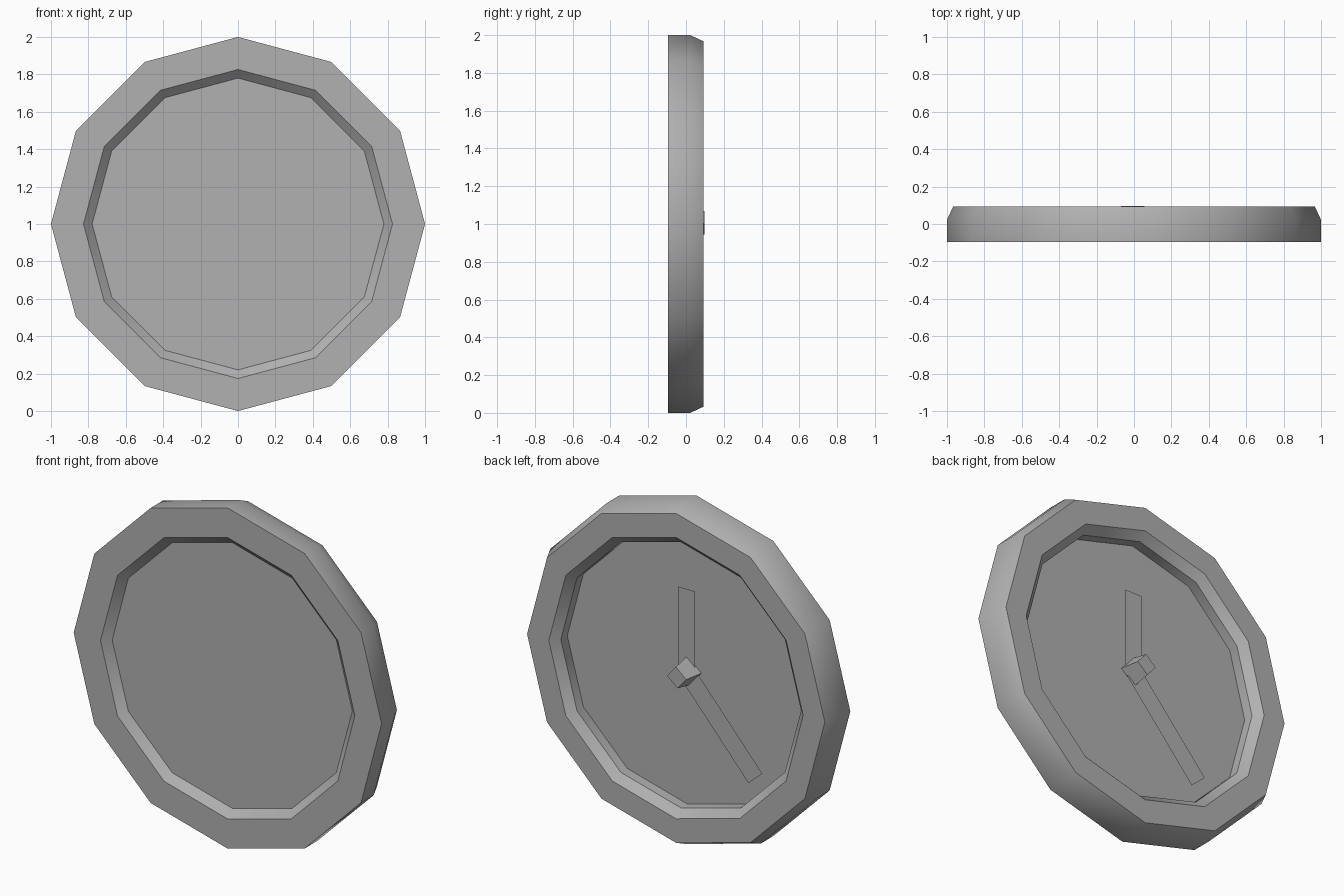
import bpy, bmesh, math
from mathutils import Vector

if "Cube" in bpy.data.objects:
    bpy.data.objects.remove(bpy.data.objects["Cube"])

SIDES = 12
CZ = 1.0          # height of the clock centre
DIAL_Y = -0.013   # depth of the dial, which faces +y

grey = bpy.data.materials.new("dark_grey")
grey.diffuse_color = (0.44, 0.44, 0.44, 1)
grey.use_nodes = True
grey.node_tree.nodes["Principled BSDF"].inputs["Base Color"].default_value = grey.diffuse_color


def finish(name, bm):
    me = bpy.data.meshes.new(name)
    bm.to_mesh(me)
    bm.free()
    me.materials.append(grey)
    ob = bpy.data.objects.new(name, me)
    bpy.context.collection.objects.link(ob)
    return ob


def ring(bm, r, y, n=SIDES, turn=0.0, cx=0.0, cz=CZ):
    angles = [turn + 2 * math.pi * i / n for i in range(n)]
    return [bm.verts.new((cx + r * math.cos(a), y, cz + r * math.sin(a))) for a in angles]


def bridge(bm, a, b):
    # a is further towards the start of the profile; outward normals
    for i in range(len(a)):
        j = (i + 1) % len(a)
        bm.faces.new((a[i], b[i], b[j], a[j]))


# Rim: profile (radius, y) from front recess, round the outside, into the dial recess
profile = [(0.78, -0.053), (0.826, -0.096), (1.0, -0.096), (1.0, 0.022),
           (0.967, 0.093), (0.826, 0.093), (0.78, 0.047), (0.78, DIAL_Y)]
bm = bmesh.new()
loops = [ring(bm, r, y) for r, y in profile]
for a, b in zip(loops, loops[1:]):
    bridge(bm, a, b)
rim = finish("rim", bm)
bpy.context.view_layer.objects.active = rim
rim.select_set(True)
bpy.ops.object.shade_smooth_by_angle(angle=math.radians(35))

# Flat plates closing both recesses
for name, y, flip in (("back_plate", -0.053, False), ("dial", DIAL_Y, True)):
    bm = bmesh.new()
    vs = ring(bm, 0.78, y)
    bm.faces.new(vs[::-1] if flip else vs)
    finish(name, bm)


# Flat hands lying just above the dial
def hand(name, angle, length, width):
    d = Vector((math.cos(angle), 0, math.sin(angle)))
    s = Vector((-d.z, 0, d.x)) * width / 2
    o = Vector((0, DIAL_Y + 0.01, CZ))
    bm = bmesh.new()
    tip = o + d * length
    bm.faces.new([bm.verts.new(p) for p in (o - s, o + s, tip + s, tip - s)])
    finish(name, bm)


hand("hour_hand", math.radians(90), 0.487, 0.11)
hand("minute_hand", math.radians(228.4), 0.676, 0.12)

# Tapered square pin holding the hands
bm = bmesh.new()
turn = math.radians(-4)
low = ring(bm, 0.084, DIAL_Y, 4, turn, -0.007, CZ + 0.006)
top = ring(bm, 0.062, 0.097, 4, turn, -0.007, CZ + 0.006)
bridge(bm, low, top)
bm.faces.new(top[::-1])
finish("centre_pin", bm)
